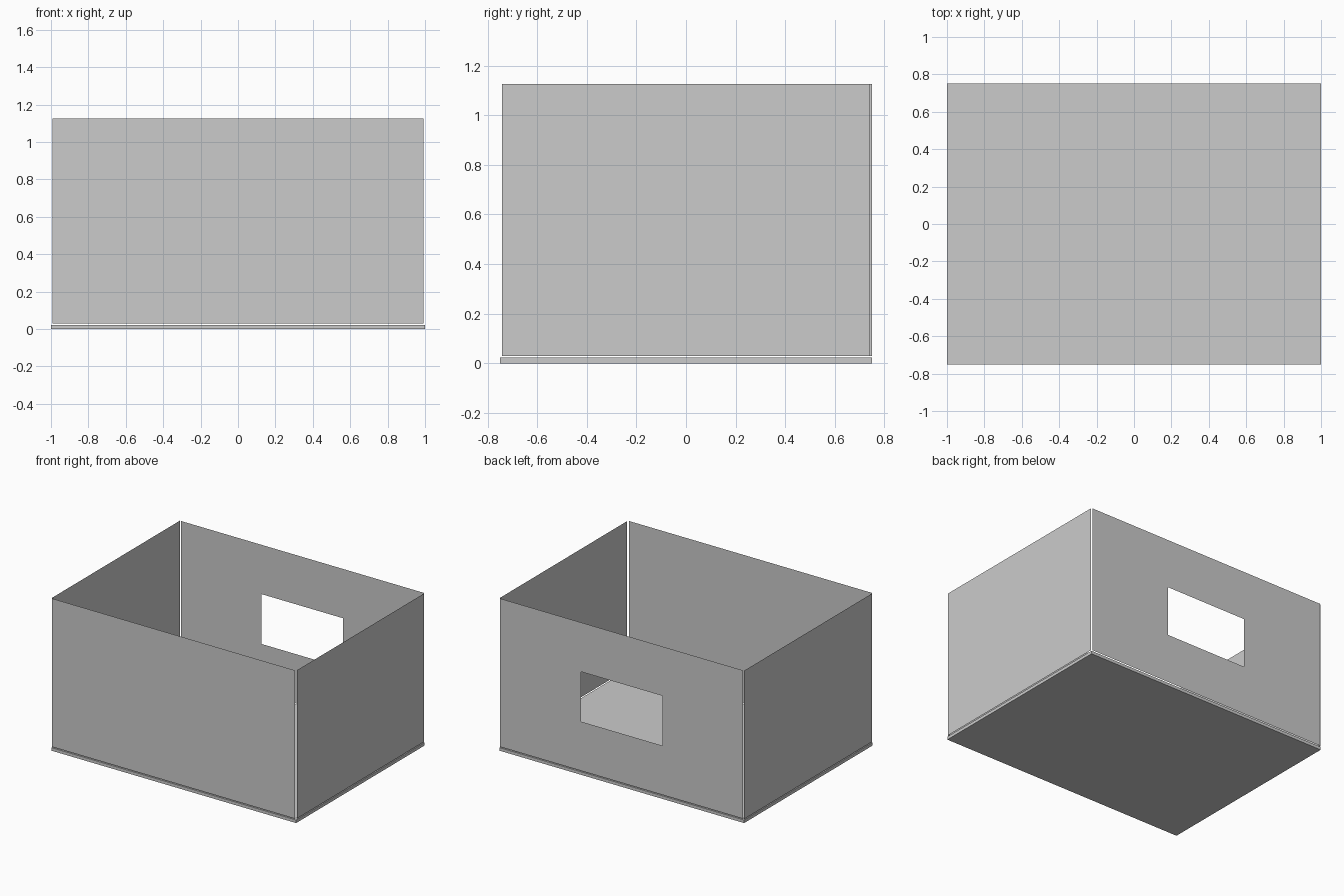
import bpy, bmesh

if "Cube" in bpy.data.objects:
    bpy.data.objects.remove(bpy.data.objects["Cube"])

X, Y = 1.0, 0.75          # half size of the floor
GAP = 0.0075              # joint between neighbouring panels
Z0, Z1 = 0.03, 1.125      # wall bottom and top


def add_object(name, bm):
    mesh = bpy.data.meshes.new(name)
    bm.to_mesh(mesh)
    bm.free()
    obj = bpy.data.objects.new(name, mesh)
    bpy.context.collection.objects.link(obj)
    return obj


def panel(name, place, us, vs, holes=()):
    """Thin sheet on a grid of u, v lines, leaving out the hole cells."""
    bm = bmesh.new()
    grid = [[bm.verts.new(place(u, v)) for v in vs] for u in us]
    for i in range(len(us) - 1):
        for j in range(len(vs) - 1):
            if (i, j) not in holes:
                bm.faces.new((grid[i][j], grid[i + 1][j],
                              grid[i + 1][j + 1], grid[i][j + 1]))
    # merge the cells around the opening into plain flat faces
    bmesh.ops.recalc_face_normals(bm, faces=bm.faces)
    return add_object(name, bm)


# Floor slab
bm = bmesh.new()
bmesh.ops.create_cube(bm, size=1)
bmesh.ops.scale(bm, vec=(2 * X, 2 * Y, 0.0225), verts=bm.verts)
bmesh.ops.translate(bm, vec=(0, 0, 0.01125), verts=bm.verts)
add_object("floor", bm)

# Plain walls
xe, ye = X - GAP, Y - GAP
panel("front_wall", lambda u, v: (u, -Y, v), (-xe, xe), (Z0, Z1))
panel("right_wall", lambda u, v: (X, u, v), (-ye, ye), (Z0, Z1))
panel("left_wall", lambda u, v: (-X, -u, v), (-Y, ye), (Z0, Z1))

# Back wall with a window opening in the middle third
panel("back_wall", lambda u, v: (-u, Y, v),
      (-xe, -0.332, 0.332, xe), (Z0, 0.393, 0.761, Z1), holes={(1, 1)})
